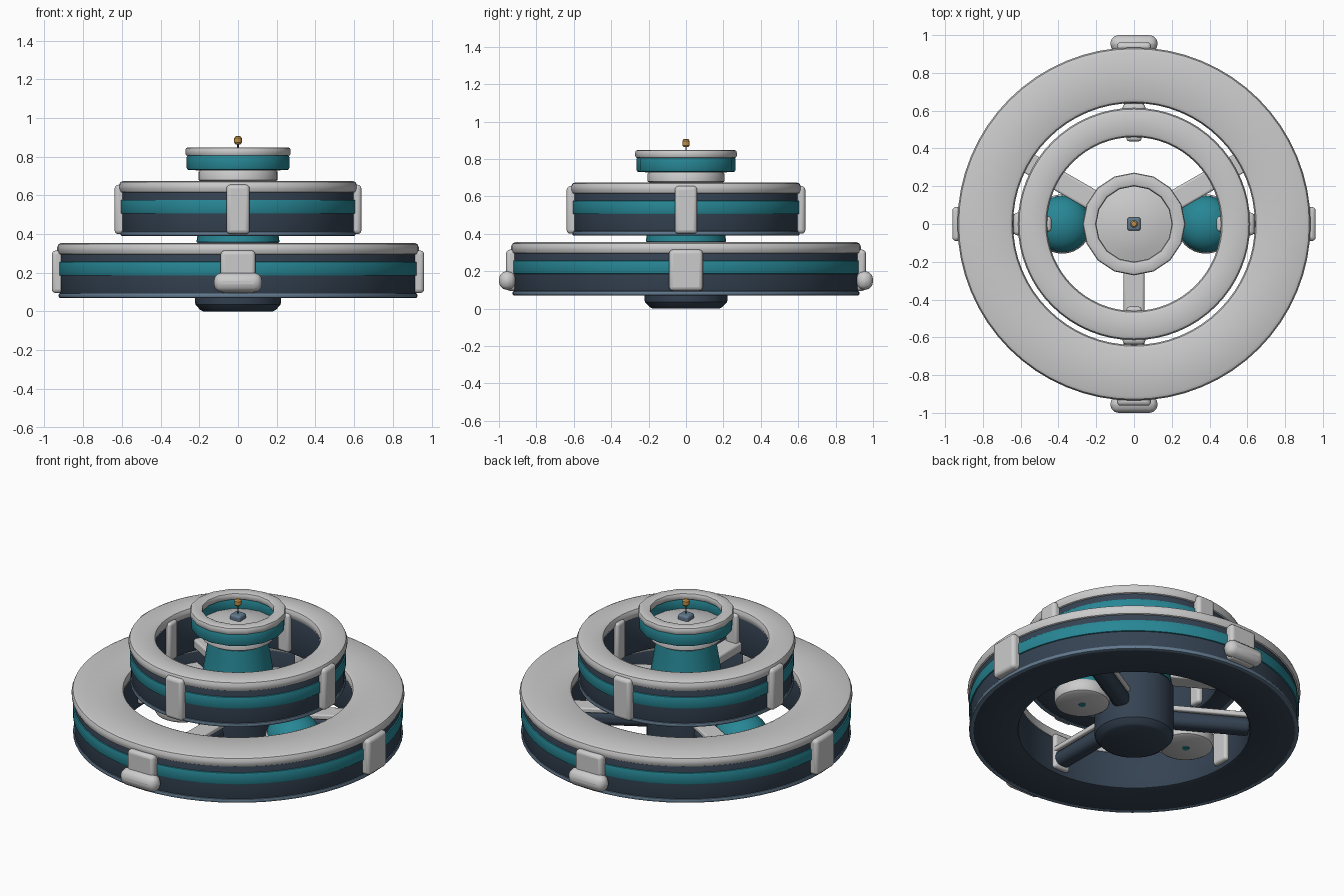
import bpy, math
from mathutils import Matrix

if "Cube" in bpy.data.objects:
    bpy.data.objects.remove(bpy.data.objects["Cube"])


def colour(name, rgb):
    m = bpy.data.materials.new(name)
    m.diffuse_color = (*rgb, 1)
    m.use_nodes = True
    m.node_tree.nodes["Principled BSDF"].inputs["Base Color"].default_value = m.diffuse_color
    return m


DARK = colour("dark_slate", (0.035, 0.055, 0.085))
TEAL = colour("teal", (0.02, 0.24, 0.30))
BLUE = colour("steel_blue", (0.12, 0.19, 0.27))
AMBER = colour("amber", (0.55, 0.28, 0.06))
GREY = None


def finish(name, mesh, mat, smooth=35):
    ob = bpy.data.objects.new(name, mesh)
    bpy.context.collection.objects.link(ob)
    if mat:
        mesh.materials.append(mat)
    bpy.ops.object.select_all(action='DESELECT')
    ob.select_set(True)
    bpy.context.view_layer.objects.active = ob
    bpy.ops.object.shade_smooth_by_angle(angle=math.radians(smooth))
    return ob


def lathe(name, profile, mat, n=64, closed=False, at=(0, 0)):
    """Spin an (r, z) profile, listed outside-upwards; closed joins it into a ring."""
    verts, faces, rows = [], [], []
    for r, z in profile:
        if r < 1e-6:
            rows.append([len(verts)] * n)
            verts.append((at[0], at[1], z))
        else:
            rows.append(list(range(len(verts), len(verts) + n)))
            verts += [(at[0] + r * math.cos(2 * math.pi * i / n),
                       at[1] + r * math.sin(2 * math.pi * i / n), z) for i in range(n)]
    pairs = list(zip(rows, rows[1:]))
    if closed:
        pairs.append((rows[-1], rows[0]))
    for a, b in pairs:
        for i in range(n):
            j = (i + 1) % n
            f = list(dict.fromkeys((a[i], a[j], b[j], b[i])))
            if len(f) > 2:
                faces.append(f)
    me = bpy.data.meshes.new(name)
    me.from_pydata(verts, [], faces)
    return finish(name, me, mat)


def band(name, r_in, r_out, z0, z1, mat, b=0.01, n=64):
    """Ring with softened edges."""
    c = b * 0.3
    prof = [(r_in + b, z0), (r_out - b, z0), (r_out - c, z0 + c), (r_out, z0 + b),
            (r_out, z1 - b), (r_out - c, z1 - c), (r_out - b, z1),
            (r_in + b, z1), (r_in + c, z1 - c), (r_in, z1 - b), (r_in, z0 + b), (r_in + c, z0 + c)]
    return lathe(name, prof, mat, n, True)


def block(name, r0, r1, width, z0, z1, angle, mat, bevel=0.015):
    """Rounded block spanning radius r0..r1 in the given direction."""
    x, y, z = (r1 - r0) / 2, width / 2, (z1 - z0) / 2
    v = [(sx * x, sy * y, sz * z) for sx in (-1, 1) for sy in (-1, 1) for sz in (-1, 1)]
    f = [(0, 1, 3, 2), (4, 6, 7, 5), (0, 4, 5, 1), (2, 3, 7, 6), (0, 2, 6, 4), (1, 5, 7, 3)]
    me = bpy.data.meshes.new(name)
    me.from_pydata(v, [], f)
    ob = finish(name, me, mat)
    ob.matrix_world = (Matrix.Rotation(math.radians(angle), 4, 'Z')
                       @ Matrix.Translation(((r0 + r1) / 2, 0, (z0 + z1) / 2)))
    mod = ob.modifiers.new("soft_edges", 'BEVEL')
    mod.width, mod.segments = bevel, 3
    return ob


# lower and middle ring tiers
for tier, r_in, r_out, z in (("lower", 0.64, 0.935, 0.07), ("middle", 0.46, 0.615, 0.39)):
    band(tier + "_ring_body", r_in + 0.01, r_out - 0.015, z + 0.003, z + 0.25, DARK)
    band(tier + "_ring_bottom_lip", r_out - 0.035, r_out - 0.008, z, z + 0.024, BLUE, 0.008)
    band(tier + "_ring_teal_band", r_out - 0.05, r_out - 0.007, z + 0.115, z + 0.187, TEAL, 0.006)
    band(tier + "_ring_cap", r_in, r_out, z + 0.22, z + 0.285, GREY, 0.024)

# clamps around both tiers
for a in (0, 90, 180, 270):
    block("lower_outer_clamp", 0.90, 0.962, 0.18, 0.095, 0.315, a, GREY, 0.02)
    block("lower_inner_clamp", 0.622, 0.67, 0.11, 0.10, 0.315, a, GREY)
    block("middle_outer_clamp", 0.58, 0.638, 0.12, 0.40, 0.655, a, GREY, 0.02)
    block("middle_inner_clamp", 0.438, 0.48, 0.08, 0.41, 0.645, a, GREY)

# bumper pads front and back
for a in (90, 270):
    block("bumper_pad", 0.91, 1.0, 0.25, 0.10, 0.20, a, GREY, 0.042)

# three spokes per tier
for a in (30, 150, 270):
    block("lower_spoke_tube", 0.15, 0.67, 0.10, 0.115, 0.205, a, DARK, 0.035)
    block("lower_spoke_plate", 0.19, 0.67, 0.11, 0.20, 0.23, a, GREY, 0.008)
    block("middle_spoke", 0.15, 0.48, 0.11, 0.41, 0.47, a, GREY, 0.012)

# central column
lathe("hub_base", [(0, 0), (0.18, 0), (0.195, 0.008), (0.22, 0.035), (0.222, 0.05),
                   (0.222, 0.345), (0.205, 0.362), (0, 0.362)], DARK, 32)
lathe("hub_cone", [(0, 0.35), (0.215, 0.358), (0.2, 0.46), (0.168, 0.66), (0.165, 0.69),
                   (0, 0.69)], TEAL, 32)
lathe("hub_collar", [(0, 0.67), (0.19, 0.67), (0.205, 0.68), (0.205, 0.72), (0.195, 0.735),
                     (0, 0.735)], GREY, 24)

# top ring with domed floor
band("top_ring_teal", 0.21, 0.265, 0.73, 0.81, TEAL, 0.012, 16)
band("top_ring_rim", 0.20, 0.272, 0.803, 0.848, GREY, 0.014, 16)
lathe("top_floor", [(0, 0.728), (0.22, 0.728), (0.22, 0.745), (0.15, 0.768), (0.08, 0.782),
                    (0, 0.787)], GREY, 16)
block("sensor_base", -0.035, 0.035, 0.07, 0.77, 0.815, 0, BLUE, 0.012)
lathe("sensor_stem", [(0, 0.81), (0.004, 0.81), (0.004, 0.87), (0, 0.87)], DARK, 8)
lathe("sensor_bead", [(0, 0.862), (0.013, 0.864), (0.02, 0.873), (0.02, 0.896),
                      (0.013, 0.905), (0, 0.907)], AMBER, 12)

# side pods
for s in (-1, 1):
    at = (s * 0.38, 0)
    lathe("pod_cup", [(0, 0.10), (0.135, 0.10), (0.15, 0.108), (0.157, 0.122), (0.157, 0.17),
                      (0.15, 0.18), (0, 0.18)], GREY, 32, at=at)
    dome = [(0.15 * math.cos(t * math.pi / 16), 0.175 + 0.115 * math.sin(t * math.pi / 16))
            for t in range(9)]
    lathe("pod_dome", [(0, 0.175)] + dome, TEAL, 32, at=at)
    lathe("pod_port", [(0, 0.096), (0.02, 0.096), (0.02, 0.11), (0, 0.11)], TEAL, 16, at=at)
